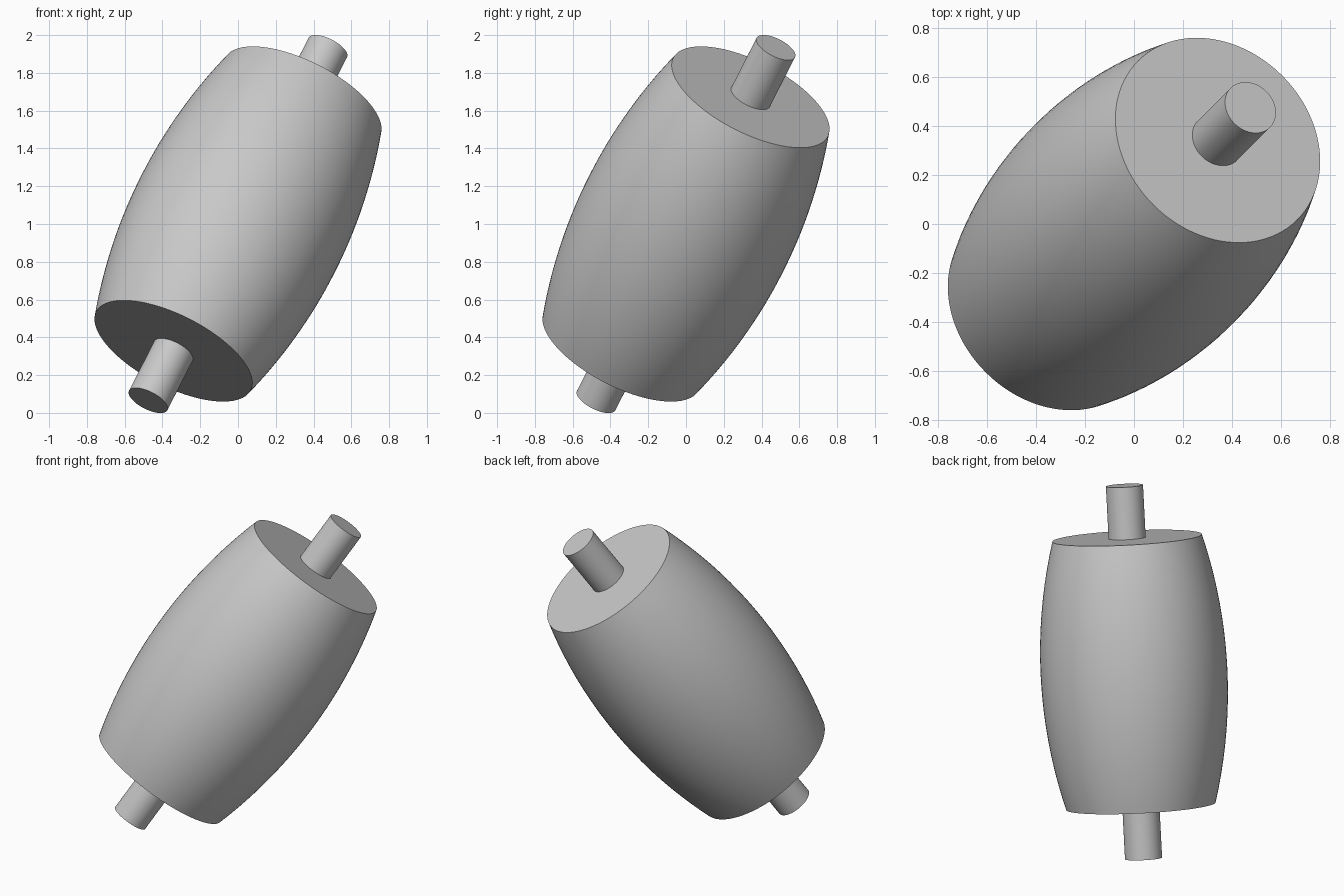
import bpy, bmesh, math
from mathutils import Vector, Matrix

cube = bpy.data.objects.get("Cube")
if cube:
    bpy.data.objects.remove(cube, do_unlink=True)

SEGMENTS = 96
AXIS = Vector((0.413, 0.413, 0.8116)).normalized()
TILT = Matrix.Translation((0, 0, 1)) @ AXIS.to_track_quat('Z', 'Y').to_matrix().to_4x4()

grey = bpy.data.materials.new("light grey")
grey.use_nodes = True
colour = (0.58, 0.58, 0.58, 1)
grey.diffuse_color = colour
grey.node_tree.nodes["Principled BSDF"].inputs["Base Color"].default_value = colour


def turned_part(name, profile):
    """Turn (radius, height) points into a capped solid along the tilted axis."""
    bm = bmesh.new()
    rings = []
    for radius, height in profile:
        angles = [math.tau * i / SEGMENTS for i in range(SEGMENTS)]
        rings.append([bm.verts.new((radius * math.cos(a), radius * math.sin(a), height))
                      for a in angles])
    for low, high in zip(rings, rings[1:]):
        for i in range(SEGMENTS):
            j = (i + 1) % SEGMENTS
            bm.faces.new((low[i], low[j], high[j], high[i]))
    bm.faces.new(rings[0][::-1])
    bm.faces.new(rings[-1])
    bm.transform(TILT)
    mesh = bpy.data.meshes.new(name)
    bm.to_mesh(mesh)
    bm.free()
    mesh.materials.append(grey)
    obj = bpy.data.objects.new(name, mesh)
    bpy.context.collection.objects.link(obj)
    bpy.ops.object.select_all(action='DESELECT')
    obj.select_set(True)
    bpy.context.view_layer.objects.active = obj
    bpy.ops.object.shade_smooth_by_angle(angle=math.radians(30))
    return obj


# Bulging barrel: circular arc from end radius to middle radius
half_length, end_radius, mid_radius = 0.828, 0.459, 0.573
bulge = mid_radius - end_radius
arc_radius = (half_length ** 2 + bulge ** 2) / (2 * bulge)
steps = 32
barrel_profile = []
for k in range(steps + 1):
    h = half_length * (2 * k / steps - 1)
    barrel_profile.append((mid_radius - arc_radius + math.sqrt(arc_radius ** 2 - h ** 2), h))
turned_part("barrel_body", barrel_profile)

# Axle running through, showing at both ends
turned_part("axle", [(0.114, -1.151), (0.114, 1.151)])
